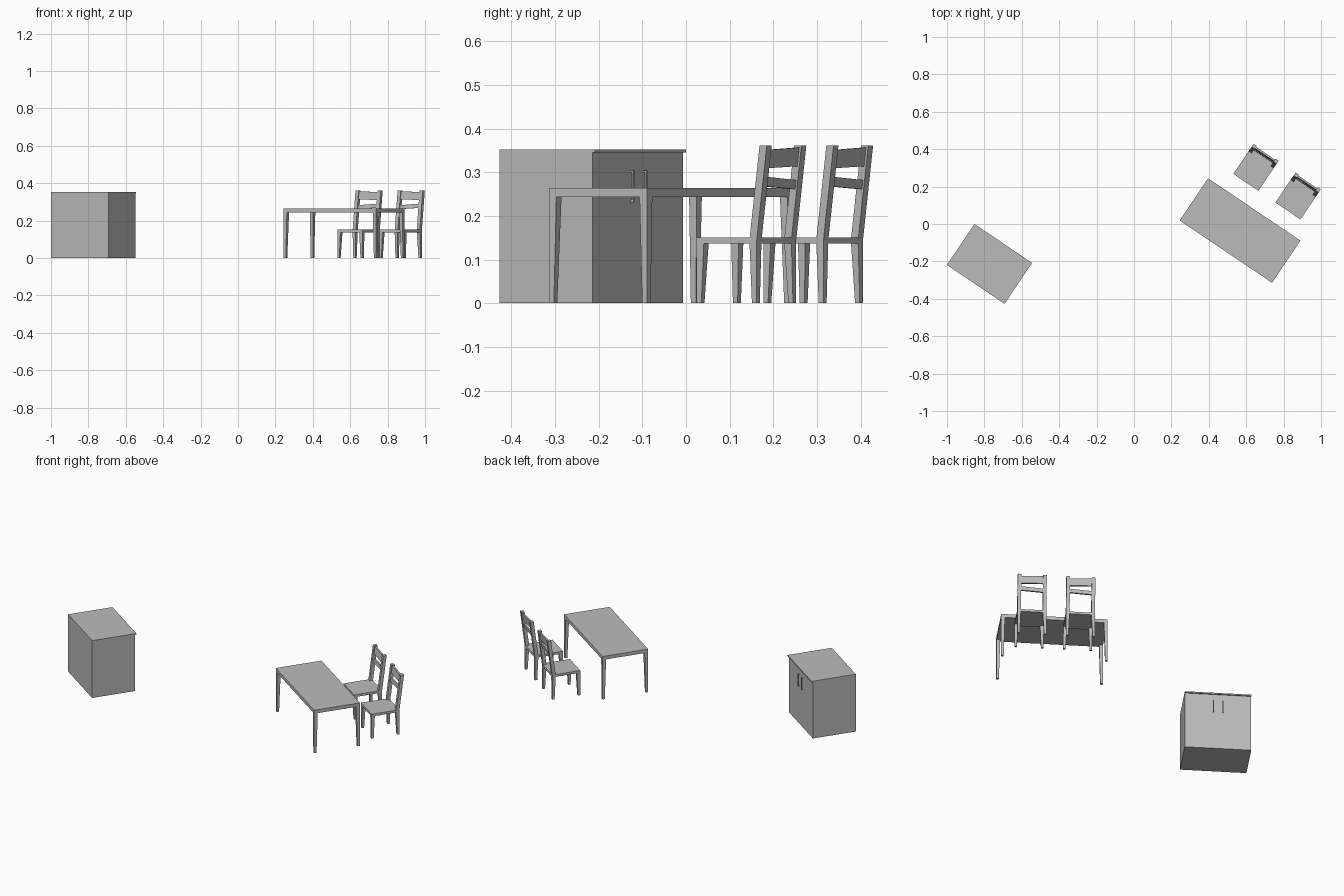
import bpy, bmesh, math

if "Cube" in bpy.data.objects:
    bpy.data.objects.remove(bpy.data.objects["Cube"])

ANGLE = -math.radians(34)

grey = bpy.data.materials.new("plain grey")
grey.diffuse_color = (0.5, 0.5, 0.5, 1)
grey.use_nodes = True
grey.node_tree.nodes["Principled BSDF"].inputs["Base Color"].default_value = grey.diffuse_color


def loft(name, sections, origin):
    """Closed solid through rectangles (x0, x1, y0, y1, z left, z right)."""
    bm = bmesh.new()
    rings = []
    for x0, x1, y0, y1, zl, zr in sections:
        rings.append([bm.verts.new(p) for p in
                      ((x0, y0, zl), (x1, y0, zr), (x1, y1, zr), (x0, y1, zl))])
    bm.faces.new(rings[0][::-1])
    bm.faces.new(rings[-1])
    for a, b in zip(rings, rings[1:]):
        for i in range(4):
            j = (i + 1) % 4
            bm.faces.new((a[i], a[j], b[j], b[i]))
    bmesh.ops.recalc_face_normals(bm, faces=bm.faces)
    mesh = bpy.data.meshes.new(name)
    bm.to_mesh(mesh)
    bm.free()
    mesh.materials.append(grey)
    ob = bpy.data.objects.new(name, mesh)
    ob.location = (origin[0], origin[1], 0)
    ob.rotation_euler.z = ANGLE
    bpy.context.collection.objects.link(ob)
    return ob


def box(name, x0, x1, y0, y1, z0, z1, origin):
    return loft(name, [(x0, x1, y0, y1, z0, z0), (x0, x1, y0, y1, z1, z1)], origin)


def corner(sx, sy, x, y, s, z):
    """Square section whose outer corner sits at (x, y)."""
    xs = sorted((x, x - sx * s))
    ys = sorted((y, y - sy * s))
    return (*xs, *ys, z, z)


# table: top and four tapered legs
T = (0.567, -0.035)
TX, TY = 0.298, 0.136
box("table_top", -TX, TX, -TY, TY, 0.243, 0.264, T)
for sx in (-1, 1):
    for sy in (-1, 1):
        loft("table_leg", [corner(sx, sy, sx * TX, sy * TY, 0.014, 0),
                           corner(sx, sy, sx * TX, sy * TY, 0.021, 0.243)], T)

# cabinet: body, overhanging worktop, two bracket handles
C = (-0.7725, -0.2135)
CX, CY, FACE = 0.186, 0.132, 0.124
box("cabinet_body", -CX, CX, -CY, FACE, 0, 0.345, C)
box("cabinet_worktop", -CX, CX, -CY, CY, 0.345, 0.352, C)
for x in (-0.0265, 0.0265):
    a, b = x - 0.0025, x + 0.0025
    box("handle_bar", a, b, FACE + 0.004, FACE + 0.008, 0.231, 0.304, C)
    for z in (0.231, 0.299):
        box("handle_end", a, b, FACE, FACE + 0.004, z, z + 0.005, C)


# chair: origin at the middle of the seat's front edge
def chair(o):
    w, d, s, lean = 0.081, 0.166, 0.020, 0.028
    box("seat", -w, w, 0, d, 0.137, 0.151, o)
    for sx in (-1, 1):
        loft("front_leg", [corner(sx, -1, sx * w, 0, 0.013, 0),
                           corner(sx, -1, sx * w, 0, s, 0.137)], o)
        # rear leg runs on into the leaning back post
        loft("back_post", [corner(sx, 1, sx * w, d, 0.013, 0),
                           corner(sx, 1, sx * w, d, s, 0.144),
                           corner(sx, 1, sx * w, d + lean, s, 0.361)], o)
    # slightly tilted slats: bottom and top heights at left and right ends
    for name, lo, hi in (("lower_slat", (0.261, 0.268), (0.282, 0.290)),
                         ("top_slat", (0.314, 0.309), (0.357, 0.351))):
        rows = []
        for zl, zr in (lo, hi):
            y = d - s / 2 + lean * ((zl + zr) / 2 - 0.144) / 0.217
            rows.append((-w + s * 0.7, w - s * 0.7, y - 0.005, y + 0.005, zl, zr))
        loft(name, rows, o)


for o in ((0.598, 0.2225), (0.823, 0.0695)):
    chair(o)
